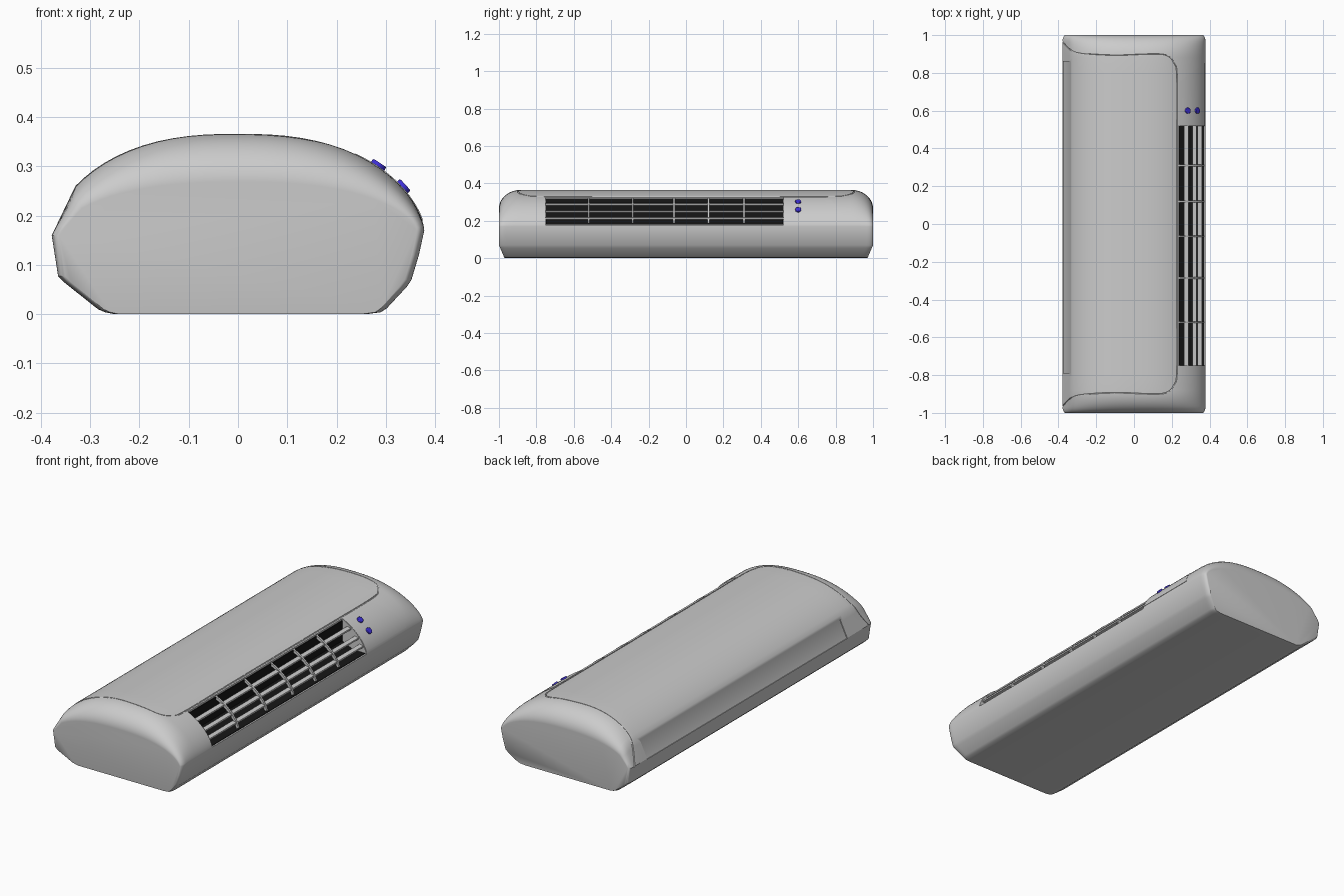
import bpy, bmesh, math
from mathutils import Vector

if "Cube" in bpy.data.objects:
    bpy.data.objects.remove(bpy.data.objects["Cube"])


def material(name, rgb):
    m = bpy.data.materials.new(name)
    m.diffuse_color = (*rgb, 1)
    m.use_nodes = True
    m.node_tree.nodes["Principled BSDF"].inputs["Base Color"].default_value = m.diffuse_color
    return m


BLACK = material("black", (0.008, 0.008, 0.008))
BLUE = material("blue", (0.05, 0.03, 0.7))


def top(x):
    """Height of the domed top across the unit."""
    if x < -0.33:
        return 0.26 + (x + 0.33) * 0.1 / 0.048
    r = min(abs(x) / 0.378, 1)
    return 0.17 + 0.196 * (1 - r ** 2.5) ** 0.625


def end_factor(y):
    """Top flattening towards the rounded ends."""
    e = min((1 - abs(y)) / 0.12, 1)
    return 0.5 + 0.5 * math.sqrt(max(0, 1 - (1 - e) ** 2))


def squash(z, y):
    return z if z < 0.17 else 0.17 + (z - 0.17) * end_factor(y)


def normal(x):
    h = 0.001
    return Vector((-(top(x + h) - top(x - h)) / (2 * h), 0, 1)).normalized()


def on_top(x, d):
    n = normal(x)
    return (x + n.x * d, top(x) + n.z * d)


def finish(name, bm, mat=None):
    bmesh.ops.recalc_face_normals(bm, faces=bm.faces)
    me = bpy.data.meshes.new(name)
    bm.to_mesh(me)
    bm.free()
    ob = bpy.data.objects.new(name, me)
    bpy.context.collection.objects.link(ob)
    if mat:
        me.materials.append(mat)
    return ob


def prism(name, pts, y0, y1, mat=None):
    """Extrude an xz outline along y."""
    bm = bmesh.new()
    a = [bm.verts.new((x, y0, z)) for x, z in pts]
    b = [bm.verts.new((x, y1, z)) for x, z in pts]
    bm.faces.new(a)
    bm.faces.new(b)
    n = len(pts)
    for i in range(n):
        j = (i + 1) % n
        bm.faces.new((a[i], a[j], b[j], b[i]))
    return finish(name, bm, mat)


def activate(ob):
    bpy.ops.object.select_all(action='DESELECT')
    ob.select_set(True)
    bpy.context.view_layer.objects.active = ob


def smooth(ob, deg=30):
    activate(ob)
    bpy.ops.object.shade_smooth_by_angle(angle=math.radians(deg))


# Body: cross-section lofted along y with rounded ends
t0 = math.acos(-0.33 / 0.378)
xs = [-0.378, -0.366, -0.354, -0.342] + [0.378 * math.cos(t0 * (1 - i / 30)) for i in range(31)]
profile = [(x, top(x)) for x in xs]
profile += [(0.367, 0.12), (0.352, 0.07), (0.342, 0.055), (0.302, 0.012), (0.29, 0.004), (0.26, 0),
            (-0.25, 0), (-0.27, 0.004), (-0.284, 0.010), (-0.352, 0.064), (-0.365, 0.077)]
half = [1 - 0.12 * (1 - math.cos(i * math.pi / 24)) for i in range(13)]
ys = half + [0.88 - 1.76 * i / 24 for i in range(1, 24)] + [-y for y in reversed(half)]
bm = bmesh.new()
rings = []
for y in ys:
    e = min((1 - abs(y)) / 0.03, 1)
    sx = 1 - 0.04 * (1 - math.sqrt(max(0, 1 - (1 - e) ** 2)))
    rings.append([bm.verts.new((x * sx, y * (1 - 0.03 * max(0, 0.07 - z) / 0.07), squash(z, y)))
                  for x, z in profile])
n = len(profile)
for r, s in zip(rings, rings[1:]):
    for i in range(n):
        j = (i + 1) % n
        bm.faces.new((r[i], r[j], s[j], s[i]))
bm.faces.new(rings[0])
bm.faces.new(rings[-1])
body = finish("body", bm)

# Cutters: grille cavity, side step and cover seam
G0, G1 = -0.75, 0.52
cavity = prism("cavity_cutter", [(0.236, 0.40), (0.236, 0.21), (0.30, 0.178), (0.42, 0.178), (0.42, 0.40)], G0, G1)
step = prism("step_cutter", [(-0.335, 0.31), (-0.335, 0.242), (-0.3745, 0.157), (-0.42, 0.157), (-0.42, 0.31)],
             -0.79, 0.86)

ctrl = [(-0.385, 0.972), (-0.335, 0.922), (-0.27, 0.902), (-0.1, 0.892), (0.08, 0.898), (0.17, 0.892),
        (0.212, 0.85), (0.227, 0.77), (0.227, 0.4)]
ctrl = ctrl + [(x, -y) for x, y in reversed(ctrl)]
P = [Vector(c) for c in ctrl]
path = []
for i in range(len(P) - 1):
    a, b, c, d = P[max(i - 1, 0)], P[i], P[i + 1], P[min(i + 2, len(P) - 1)]
    for k in range(8):
        t = k / 8
        path.append(0.5 * (2 * b + (c - a) * t + (2 * a - 5 * b + 4 * c - d) * t * t
                           + (3 * b - a - 3 * c + d) * t ** 3))
path.append(P[-1])
cu = bpy.data.curves.new("seam_cutter", 'CURVE')
cu.dimensions = '3D'
cu.bevel_depth = 0.004
cu.bevel_resolution = 1
cu.use_fill_caps = True
sp = cu.splines.new('POLY')
sp.points.add(len(path) - 1)
for p, v in zip(sp.points, path):
    p.co = (v.x, v.y, squash(top(v.x), v.y), 1)
seam = bpy.data.objects.new("seam_cutter", cu)
bpy.context.collection.objects.link(seam)
activate(seam)
bpy.ops.object.convert(target='MESH')
seam = bpy.context.view_layer.objects.active

for cutter in (cavity, step, seam):
    cutter.hide_render = True
    m = body.modifiers.new(cutter.name, 'BOOLEAN')
    m.operation = 'DIFFERENCE'
    m.solver = 'EXACT'
    m.object = cutter
    activate(body)
    bpy.ops.object.modifier_apply(modifier=m.name)
    bpy.data.objects.remove(cutter)
smooth(body)

# Black lining behind the grille
prism("grille_lining", [(0.237, 0.318), (0.237, 0.21), (0.30, 0.179), (0.37, 0.179), (0.37, 0.182),
                        (0.301, 0.182), (0.240, 0.212), (0.240, 0.318)], G0 + 0.001, G1 - 0.001, BLACK)

# Grille slats
for i, x in enumerate((0.288, 0.332, 0.359)):
    z = top(x) - 0.006
    prism(f"grille_slat_{i + 1}", [(x, z), (x - 0.022, z + 0.004), (x - 0.022, z - 0.004), (x, z - 0.008)], G0, G1)

# Grille dividers following the curve
arc = [0.238 + 0.136 * math.sin(i / 10 * math.pi / 2) for i in range(11)]
for i, y in enumerate((-0.52, -0.285, -0.065, 0.12, 0.31)):
    outline = [on_top(x, -0.004) for x in arc] + [on_top(x, -0.018) for x in reversed(arc)]
    prism(f"grille_divider_{i + 1}", outline, y - 0.005, y + 0.005)

# Control plate with slanted far edge
outline = [on_top(x, 0.0015) for x in arc] + [on_top(x, -0.006) for x in reversed(arc)]
plate = prism("control_plate", outline, G1 + 0.002, 0.8)
for v in plate.data.vertices:
    if v.co.y > 0.6:
        v.co.y = 0.75 + 0.1 * (v.co.x - 0.236) / 0.136
smooth(plate)

# Blue buttons
for i, x in enumerate((0.283, 0.333)):
    px, pz = on_top(x, 0.003)
    bpy.ops.mesh.primitive_cylinder_add(vertices=24, radius=0.016, depth=0.012, location=(px, 0.6, pz))
    b = bpy.context.object
    b.name = f"button_{i + 1}"
    b.rotation_euler = normal(x).to_track_quat('Z', 'Y').to_euler()
    b.data.materials.append(BLUE)
    bev = b.modifiers.new("bevel", 'BEVEL')
    bev.width = 0.003
    bev.segments = 2
    smooth(b, 40)
